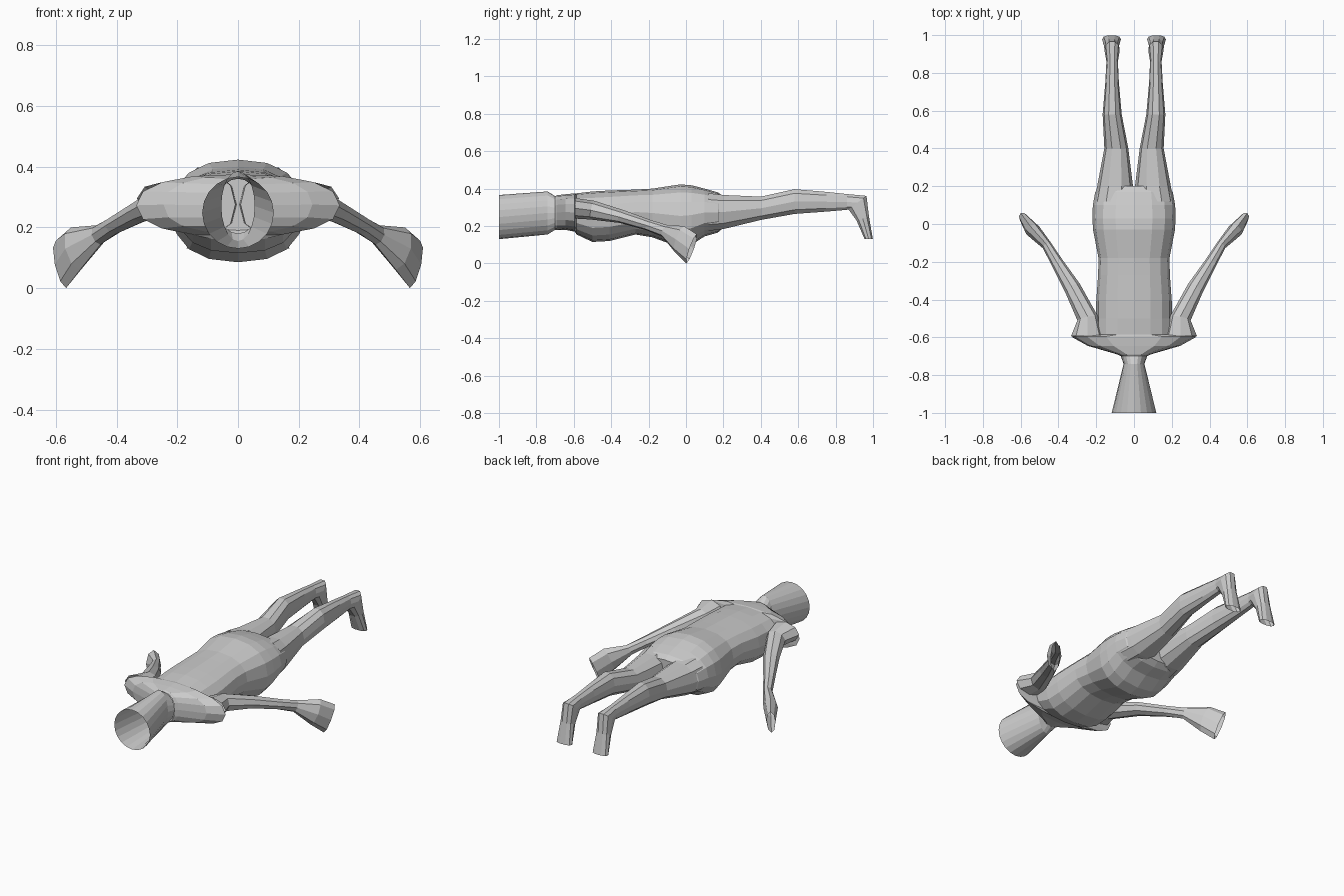
import bpy, bmesh, math
from mathutils import Vector

if "Cube" in bpy.data.objects:
    bpy.data.objects.remove(bpy.data.objects["Cube"])


def loft(name, rings, sides, cap=False, power=1.0, mirror=False):
    """Skin a tube through rings given as (centre, u, v) half-axis vectors."""
    bm = bmesh.new()
    loops = []
    for c, u, v in rings:
        loop = []
        for i in range(sides):
            a = 2 * math.pi * i / sides
            ca, sa = math.cos(a), math.sin(a)
            p = math.copysign(abs(ca) ** power, ca)
            q = math.copysign(abs(sa) ** power, sa)
            loop.append(bm.verts.new(Vector(c) + Vector(u) * p + Vector(v) * q))
        loops.append(loop)
    for a, b in zip(loops, loops[1:]):
        for i in range(sides):
            j = (i + 1) % sides
            bm.faces.new((a[i], a[j], b[j], b[i]))
    if cap:
        bm.faces.new(loops[-1])
    bmesh.ops.recalc_face_normals(bm, faces=bm.faces)
    me = bpy.data.meshes.new(name)
    bm.to_mesh(me)
    bm.free()
    ob = bpy.data.objects.new(name, me)
    bpy.context.collection.objects.link(ob)
    if mirror:
        ob.modifiers.new("mirror", 'MIRROR').use_axis[0] = True
    return ob


def upright(y, x, w, z0, z1):
    """Ring in the xz plane from half width and bottom / top heights."""
    return (x, y, (z0 + z1) / 2), (w, 0, 0), (0, 0, (z1 - z0) / 2)


# head: open flared cone narrowing to the neck
loft("head", [upright(y, 0, w, a, b) for y, w, a, b in [
    (-1.0, .118, .13, .366), (-.74, .055, .155, .385), (-.70, .07, .18, .36)]], 20)

# torso: neck base, shoulder flare, chest, waist, hips
loft("torso", [upright(y, 0, w, a, b) for y, w, a, b in [
    (-.70, .07, .18, .36), (-.69, .09, .18, .365), (-.645, .245, .18, .37),
    (-.595, .335, .17, .375), (-.585, .20, .155, .375), (-.50, .20, .115, .385),
    (-.41, .20, .12, .39), (-.27, .19, .155, .395), (-.18, .188, .14, .40),
    (-.03, .217, .085, .423), (.03, .22, .10, .418), (.10, .218, .145, .40),
    (.17, .205, .165, .38), (.20, .18, .19, .36)]], 16, cap=True, power=.85)

# legs: thigh, knee, calf, ankle, then foot pointing down
leg = [upright(y, (x0 + x1) / 2, (x1 - x0) / 2, a, b) for y, x0, x1, a, b in [
    (.12, .01, .21, .17, .38), (.20, .005, .195, .18, .37), (.40, .03, .157, .23, .36),
    (.58, .065, .166, .262, .40), (.75, .08, .152, .275, .385), (.86, .085, .146, .285, .373)]]
leg += [((.116, .917, .325), (.04, 0, 0), (0, .05, .038)),
        ((.119, .945, .24), (.04, 0, 0), (0, .035, .01)),
        ((.119, .977, .13), (.05, 0, 0), (0, .023, 0))]
loft("leg", leg, 10, power=.85, mirror=True)

# arms: shoulder to wrist, then flat flared hand, open at the end
side, up = Vector((.85, -.52, 0)), Vector((.2, .33, .93))
arm = [((.245, -.593, .295), (.088, 0, 0), (0, 0, .055)),
       ((.245, -.50, .285), (.055, -.01, 0), (0, .01, .05))]
arm += [(c, side * w, up * h) for c, w, h in [
    ((.325, -.34, .25), .045, .036), ((.41, -.20, .205), .032, .03),
    ((.46, -.115, .175), .026, .034), ((.535, -.035, .13), .04, .075),
    ((.583, .03, .078), .024, .084)]]
loft("arm", arm, 8, mirror=True)
